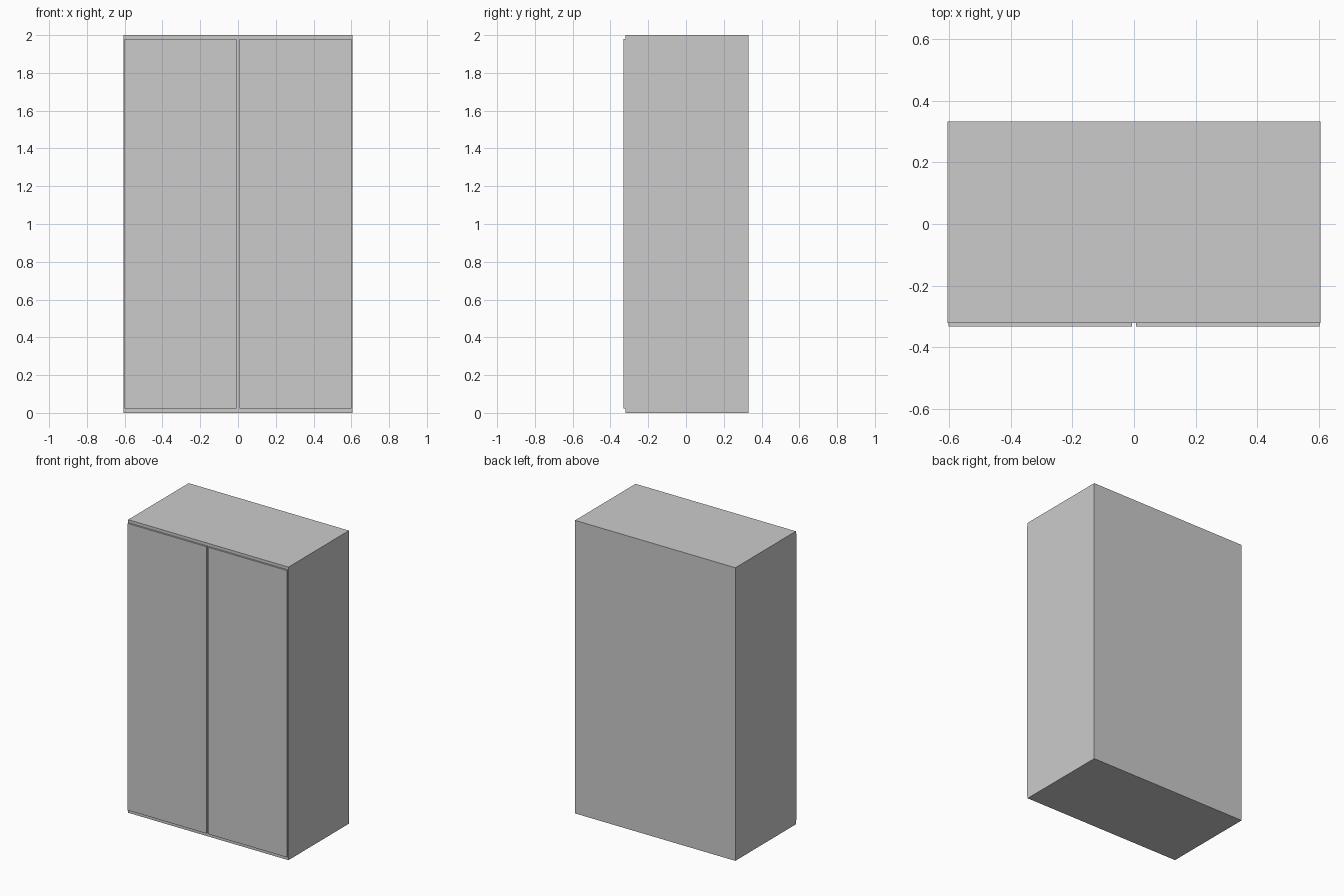
import bpy

if "Cube" in bpy.data.objects:
    bpy.data.objects.remove(bpy.data.objects["Cube"])


def box(name, x, y, z):
    """Box spanning the given (min, max) ranges."""
    lo, hi = zip(x, y, z)
    bpy.ops.mesh.primitive_cube_add(size=1, location=[(a + b) / 2 for a, b in zip(lo, hi)])
    ob = bpy.context.object
    ob.name = name
    ob.scale = [b - a for a, b in zip(lo, hi)]
    bpy.ops.object.transform_apply(location=False, rotation=False, scale=True)
    return ob


HALF_W, HALF_D, HEIGHT = 0.605, 0.332, 2.0
DOOR_T = 0.012
FRONT = -HALF_D + DOOR_T

# Cabinet body
box("cabinet_body", (-HALF_W, HALF_W), (FRONT, HALF_D), (0, HEIGHT))

# Pair of flat doors with a narrow gap between them
for name, x in (("left_door", (-0.601, -0.007)), ("right_door", (0.007, 0.601))):
    box(name, x, (-HALF_D, FRONT), (0.023, 1.98))
